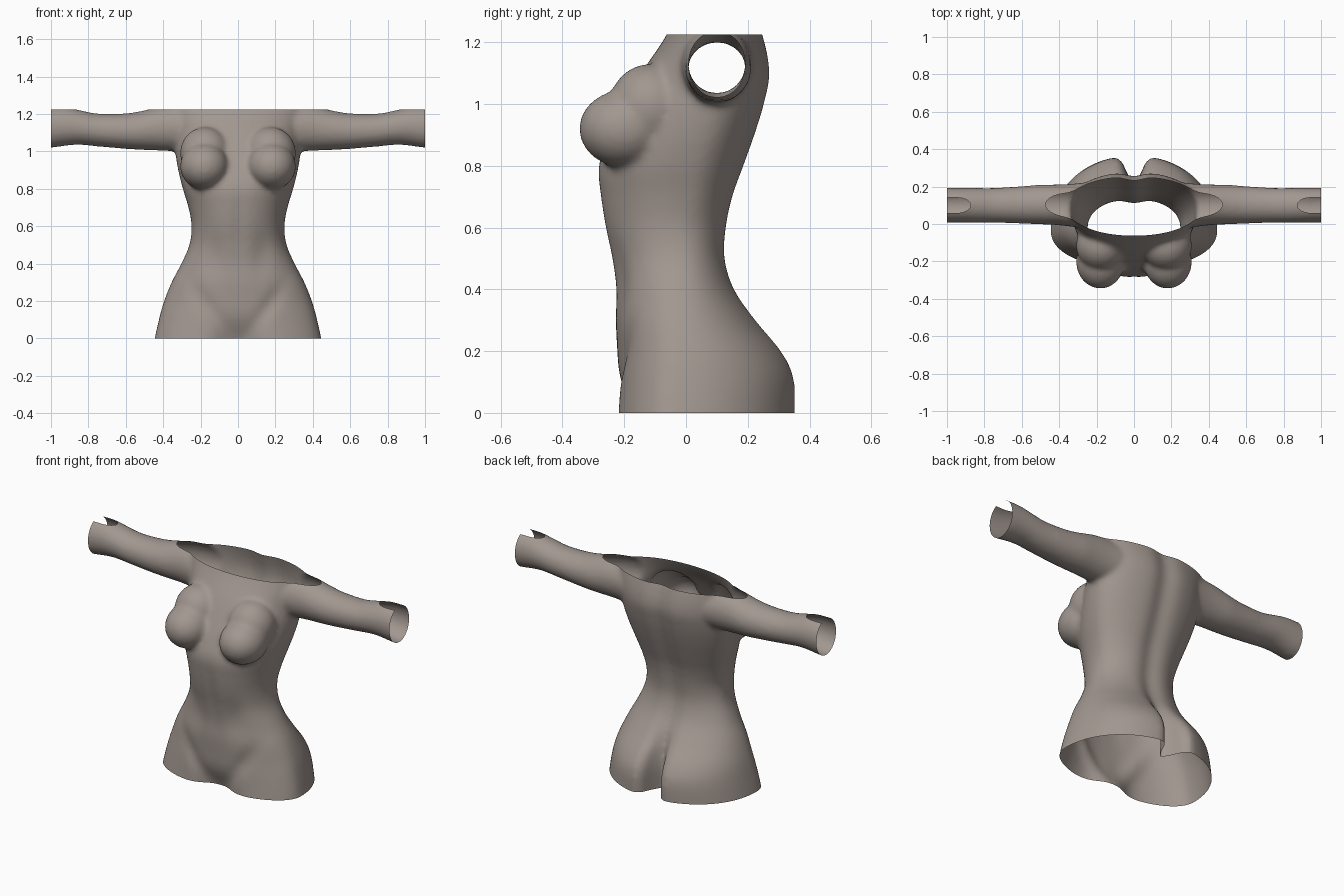
import bpy, bmesh, math
from mathutils import Vector

if "Cube" in bpy.data.objects:
    bpy.data.objects.remove(bpy.data.objects["Cube"])

skin = bpy.data.materials.new("warm grey clay")
skin.diffuse_color = (0.36, 0.31, 0.28, 1)
skin.use_nodes = True
skin.node_tree.nodes["Principled BSDF"].inputs["Base Color"].default_value = skin.diffuse_color
bm = bmesh.new()


def gauss(v, c, s):
    return math.exp(-((v - c) / s) ** 2)


def sample(keys, t):
    """Smooth interpolation through rows of (t, a, b, ...)."""
    i = max(k for k in range(len(keys) - 1) if keys[k][0] <= t or k == 0)
    p = [keys[max(0, min(len(keys) - 1, i + k))] for k in (-1, 0, 1, 2)]
    h = p[2][0] - p[1][0]
    u = (t - p[1][0]) / h
    out = []
    for c in range(1, len(keys[0])):
        m0 = (p[2][c] - p[0][c]) / (p[2][0] - p[0][0]) * h
        m1 = (p[3][c] - p[1][c]) / (p[3][0] - p[1][0]) * h
        out.append((2*u**3 - 3*u*u + 1) * p[1][c] + (u**3 - 2*u*u + u) * m0
                   + (3*u*u - 2*u**3) * p[2][c] + (u**3 - u*u) * m1)
    return out


def loft(rings):
    """Closed solid through a list of point rings."""
    vs = [[bm.verts.new(p) for p in r] for r in rings]
    n = len(vs[0])
    for a, b in zip(vs, vs[1:]):
        for i in range(n):
            bm.faces.new((a[i], a[(i + 1) % n], b[(i + 1) % n], b[i]))
    bm.faces.new(vs[0][::-1])
    bm.faces.new(vs[-1])


def ball(c, r):
    res = bmesh.ops.create_uvsphere(bm, u_segments=32, v_segments=20, radius=1)
    for v in res["verts"]:
        v.co = Vector([c[k] + v.co[k] * r[k] for k in range(3)])


# Torso rows: height, half width, front y, back y, widest y
TORSO = [(-0.1, 0.46, -0.25, 0.36, -0.04), (0.0, 0.445, -0.24, 0.365, -0.04),
         (0.12, 0.418, -0.23, 0.36, -0.03), (0.2, 0.395, -0.225, 0.32, -0.02),
         (0.3, 0.355, -0.228, 0.235, -0.02), (0.4, 0.303, -0.228, 0.165, -0.02),
         (0.5, 0.26, -0.243, 0.135, -0.02), (0.6, 0.248, -0.265, 0.14, -0.02),
         (0.7, 0.265, -0.28, 0.16, 0.0), (0.8, 0.295, -0.285, 0.195, 0.02),
         (0.9, 0.32, -0.25, 0.23, 0.05), (1.0, 0.335, -0.2, 0.26, 0.08),
         (1.1, 0.34, -0.145, 0.278, 0.1), (1.22, 0.36, -0.065, 0.255, 0.1),
         (1.36, 0.36, 0.0, 0.2, 0.1)]


def relief(x, z, back):
    """Inward depth of the creases and hollows."""
    ax = abs(x)
    if back:
        low = 1 / (1 + math.exp((z - 0.24) / 0.05))
        return 0.16 * low * gauss(x, 0, 0.05) + 0.022 * (1 - low) * gauss(x, 0, 0.06)
    groin = 0.05 + 0.65 * z
    return (0.085 * gauss(x, 0, 0.12) * gauss(z, -0.06, 0.14)
            + 0.018 * gauss(ax, groin, 0.05) * gauss(z, 0.15, 0.15)
            + 0.010 * gauss(x, 0, 0.035) * gauss(z, 0.6, 0.2)
            + 0.012 * gauss(ax, 0.13, 0.05) * gauss(z, 0.45, 0.1))


rings = []
for k in range(74):
    z = -0.1 + 0.02 * k
    w, yf, yb, yc = sample(TORSO, min(z, 1.359))
    ring = []
    for i in range(96):
        a = 2 * math.pi * i / 96
        c, s = math.cos(a), math.sin(a)
        x = w * math.copysign(abs(c) ** 0.95, c)
        d = (yb - yc if s > 0 else yc - yf) * abs(s) ** 0.95
        d -= relief(x, z, s > 0) * abs(s)
        ring.append((x, yc + math.copysign(d, s), z))
    rings.append(ring)
loft(rings)

# Arm rows: distance out, centre y, centre z, half depth, half height
ARM = [(0.2, 0.1, 1.12, 0.13, 0.12), (0.33, 0.1, 1.125, 0.115, 0.125),
       (0.42, 0.103, 1.122, 0.108, 0.118), (0.5, 0.104, 1.113, 0.106, 0.106),
       (0.6, 0.102, 1.108, 0.1, 0.095), (0.75, 0.1, 1.114, 0.093, 0.088),
       (0.85, 0.1, 1.128, 0.093, 0.093), (0.92, 0.1, 1.133, 0.093, 0.103),
       (1.0, 0.1, 1.128, 0.094, 0.109), (1.1, 0.1, 1.128, 0.094, 0.11)]
for side in (-1, 1):
    rings = []
    for k in range(46):
        d = 0.2 + 0.02 * k
        cy, cz, ry, rz = sample(ARM, min(d, 1.099))
        rings.append([(side * d, cy + side * ry * math.cos(2 * math.pi * i / 40),
                       cz + rz * math.sin(2 * math.pi * i / 40)) for i in range(40)])
    loft(rings)
    # Breast and the slope above it
    ball((side * 0.18, -0.2, 0.92), (0.13, 0.146, 0.125))
    ball((side * 0.175, -0.115, 0.99), (0.135, 0.135, 0.14))

bmesh.ops.recalc_face_normals(bm, faces=bm.faces)
mesh = bpy.data.meshes.new("torso_shell")
bm.to_mesh(mesh)
bm.free()
body = bpy.data.objects.new("torso_shell", mesh)
bpy.context.collection.objects.link(body)
bpy.context.view_layer.objects.active = body
body.select_set(True)

# Fuse the parts into one soft skin
fuse = body.modifiers.new("fuse", 'REMESH')
fuse.mode = 'VOXEL'
fuse.voxel_size = 0.013
soft = body.modifiers.new("soften", 'SMOOTH')
soft.factor = 0.5
soft.iterations = 8
for name in ("fuse", "soften"):
    bpy.ops.object.modifier_apply(modifier=name)

# Cut the open ends: hips, neck line and both wrists
bm = bmesh.new()
bm.from_mesh(body.data)
for co, no in (((0, 0, 0), (0, 0, -1)), ((0, 0, 1.225), (0, 0, 1)),
               ((1, 0, 0), (1, 0, 0)), ((-1, 0, 0), (-1, 0, 0))):
    bmesh.ops.bisect_plane(bm, geom=bm.verts[:] + bm.edges[:] + bm.faces[:],
                           plane_co=co, plane_no=no, clear_outer=True)
bm.to_mesh(body.data)
bm.free()
body.data.materials.clear()
body.data.materials.append(skin)
bpy.ops.object.shade_smooth_by_angle(angle=math.radians(60))
